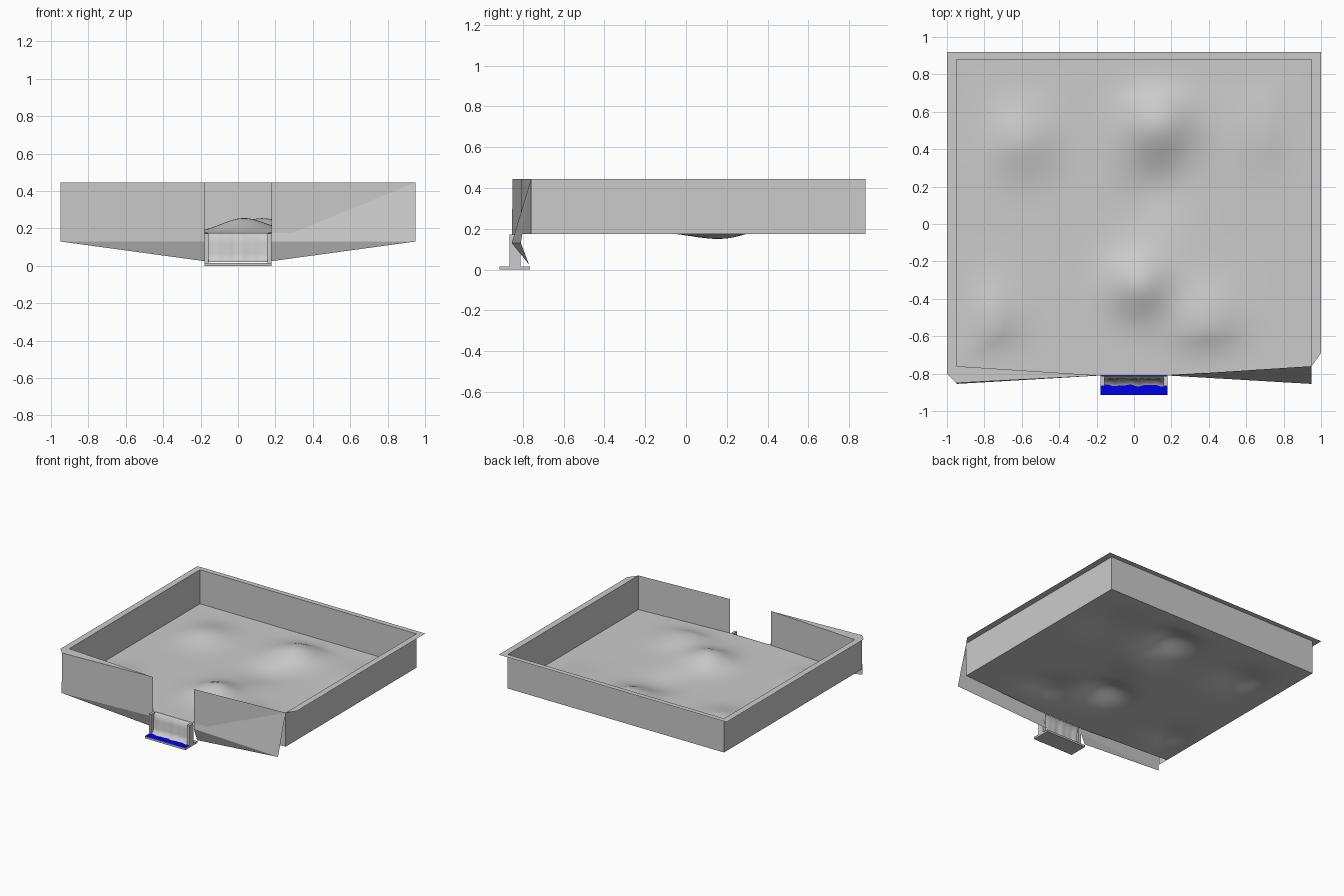
import bpy, math

if "Cube" in bpy.data.objects:
    bpy.data.objects.remove(bpy.data.objects["Cube"])

FLOOR, TOP, LIP = 0.175, 0.445, 0.13


def mesh_object(name, verts, faces, smooth=False):
    me = bpy.data.meshes.new(name)
    me.from_pydata(verts, [], faces)
    me.update()
    ob = bpy.data.objects.new(name, me)
    bpy.context.collection.objects.link(ob)
    if smooth:
        for p in me.polygons:
            p.use_smooth = True
    return ob


def polygon(name, pts):
    return mesh_object(name, pts, [tuple(range(len(pts)))])


def grid(name, nu, nv, fn):
    verts = [fn(i / nu, j / nv) for j in range(nv + 1) for i in range(nu + 1)]
    w = nu + 1
    faces = [(j * w + i, j * w + i + 1, (j + 1) * w + i + 1, (j + 1) * w + i)
             for j in range(nv) for i in range(nu)]
    return mesh_object(name, verts, faces, True)


def box(name, x0, x1, y0, y1, z0, z1):
    bpy.ops.mesh.primitive_cube_add(size=1, location=((x0 + x1) / 2, (y0 + y1) / 2, (z0 + z1) / 2))
    ob = bpy.context.object
    ob.name = name
    ob.scale = (x1 - x0, y1 - y0, z1 - z0)
    return ob


# Rolling ground: x, y, spread, height
hills = [(0.13, 0.53, 0.13, 0.08), (0.03, -0.32, 0.12, 0.08),
         (-0.60, 0.45, 0.13, 0.045), (0.38, -0.52, 0.13, 0.045),
         (-0.80, -0.50, 0.13, 0.04), (0.68, 0.50, 0.15, 0.02),
         (0.10, 0.17, 0.12, -0.026)]


def ground_point(u, v):
    x = -0.95 + 1.9 * u
    front = -0.81 + 0.05 * max(0, abs(x) - 0.18) / 0.77
    y = front + (0.88 - front) * v
    z = sum(h * math.exp(-((x - a) ** 2 + (y - b) ** 2) / (2 * s * s)) for a, b, s, h in hills)
    edge = min(1, min(u, 1 - u, v, 1 - v) / 0.12)
    return (x, y, FLOOR + z * edge)


grid("ground", 76, 70, ground_point)


# Upright sheet between two plan points
def wall(name, a, b):
    polygon(name, [(*a, FLOOR), (*b, FLOOR), (*b, TOP), (*a, TOP)])


wall("back_wall", (0.95, 0.88), (-0.95, 0.88))
wall("left_wall", (-0.95, 0.88), (-0.95, -0.85))
wall("right_wall", (0.95, -0.76), (0.95, 0.88))
wall("front_inner_wall_left", (-0.95, -0.76), (-0.18, -0.81))
wall("front_inner_wall_right", (0.18, -0.81), (0.95, -0.76))

# Outer front walls: left upright, right leaning outward at its foot
for side, s, top_y in (("left", -1, -0.85), ("right", 1, -0.76)):
    outer, low = (s * 0.95, -0.855, LIP), (s * 0.18, -0.81, LIP)
    w = [outer, low, (s * 0.18, -0.81, TOP), (s * 0.95, top_y, TOP)]
    u = [outer, low, (s * 0.18, -0.77, 0.025)]
    if s > 0:
        w.reverse()
    else:
        u.reverse()
    polygon("front_outer_wall_" + side, w)
    polygon("front_underside_" + side, u)

# Flat rim around the tops of the walls
rim = [(-0.18, -0.81), (-0.95, -0.76), (-0.95, 0.88), (0.95, 0.88), (0.95, -0.76),
       (1, -0.69), (1, 0.92), (-1, 0.92), (-1, -0.80), (-0.95, -0.85)]
mesh_object("rim", [(x, y, TOP) for x, y in rim],
            [(0, 1, 9), (1, 2, 7, 8, 9), (2, 3, 6, 7), (3, 4, 5, 6)])

# Cascade running from the opening down to the pool
profile = [(-0.812, 0.175), (-0.825, 0.165), (-0.832, 0.12), (-0.836, 0.06),
           (-0.842, 0.03), (-0.863, 0.02)]


def cascade_point(u, v):
    y, z = profile[round(v * 5)]
    wave = 0.6 * math.sin(17 * u + 1) + 0.4 * math.sin(31 * u)
    return (-0.16 + 0.32 * u, y + 0.006 * wave * v, z)


grid("cascade", 40, 5, lambda u, v: cascade_point(u, 1 - v))
for side, s in (("left", -1), ("right", 1)):
    xs = sorted((s * 0.158, s * 0.178))
    box("cascade_post_" + side, *xs, -0.865, -0.812, 0.015, 0.173)

# Foot slab with a blue pool surface
box("pool_slab", -0.178, 0.178, -0.915, -0.765, 0, 0.015)
pool = polygon("pool_surface", [(-0.178, -0.915, 0.017), (0.178, -0.915, 0.017),
                                (0.178, -0.80, 0.017), (-0.178, -0.80, 0.017)])
blue = bpy.data.materials.new("blue")
blue.diffuse_color = (0.0, 0.0, 0.8, 1)
blue.use_nodes = True
blue.node_tree.nodes["Principled BSDF"].inputs["Base Color"].default_value = blue.diffuse_color
pool.data.materials.append(blue)
